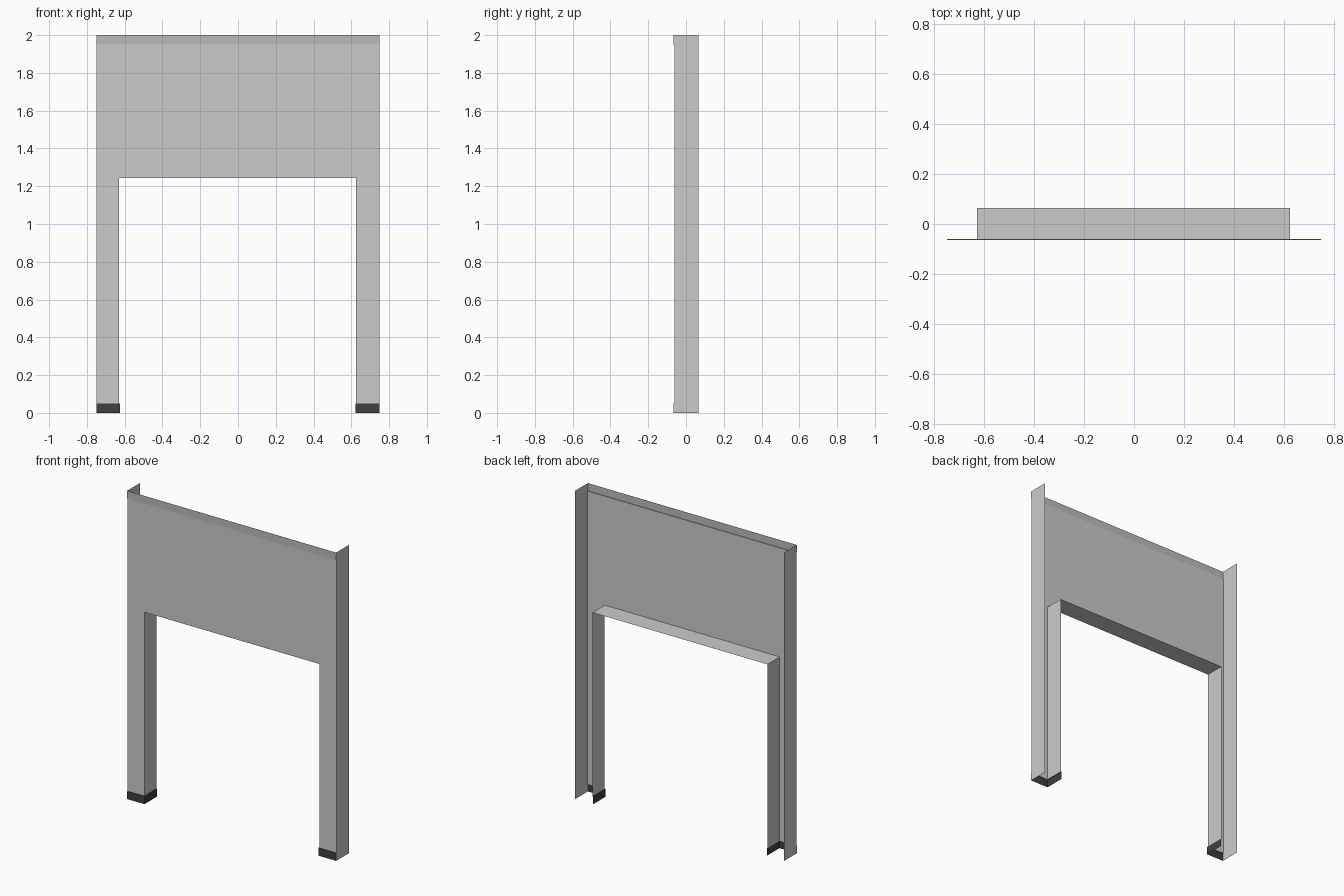
import bpy

if "Cube" in bpy.data.objects:
    bpy.data.objects.remove(bpy.data.objects["Cube"])

# Overall dimensions
HALF, TOP = 0.75, 2.0
LEFT, RIGHT, HEAD = -0.63, 0.626, 1.243      # opening
FRONT, TRIM, BACK = -0.061, -0.065, 0.065    # depth planes
BAND, LIP = 0.05, FRONT - TRIM


def paint(name, value):
    mat = bpy.data.materials.new(name)
    mat.diffuse_color = (value, value, value, 1)
    mat.use_nodes = True
    mat.node_tree.nodes["Principled BSDF"].inputs["Base Color"].default_value = mat.diffuse_color
    return mat


def sheet(name, faces, mat=None):
    """Thin open surface made from a list of polygons."""
    verts, polys = [], []
    for face in faces:
        polys.append(range(len(verts), len(verts) + len(face)))
        verts += face
    mesh = bpy.data.meshes.new(name)
    mesh.from_pydata(verts, [], [list(p) for p in polys])
    if mat:
        mesh.materials.append(mat)
    obj = bpy.data.objects.new(name, mesh)
    bpy.context.collection.objects.link(obj)
    return obj


def wall(path, z0, z1):
    """Vertical quads along a plan path of (x, y) points."""
    return [[(*a, z0), (*b, z0), (*b, z1), (*a, z1)]
            for a, b in zip(path, path[1:])]


trim_grey = paint("trim_grey", 0.5)
skirting_dark = paint("skirting_dark", 0.05)

# Front panel around the opening
outline = [(-HALF, BAND), (LEFT, BAND), (LEFT, HEAD), (RIGHT, HEAD),
           (RIGHT, BAND), (HALF, BAND), (HALF, TOP - BAND), (-HALF, TOP - BAND)]
sheet("front_panel", [[(x, FRONT, z) for x, z in outline]])

# Underside of the opening head
sheet("opening_soffit", [[(LEFT, FRONT, HEAD), (LEFT, BACK, HEAD),
                          (RIGHT, BACK, HEAD), (RIGHT, FRONT, HEAD)]])

# Band along the top, with its small lower lip
top_z = TOP - BAND
sheet("top_trim",
      wall([(-HALF, TRIM), (HALF, TRIM)], top_z, TOP)
      + [[(-HALF, FRONT, top_z), (HALF, FRONT, top_z),
          (HALF, TRIM, top_z), (-HALF, TRIM, top_z)]], trim_grey)

# Outer end, jamb and skirting on each side
end_profile = [(TRIM, 0), (BACK, 0), (BACK, TOP), (TRIM, TOP),
               (TRIM, top_z), (FRONT, top_z), (FRONT, BAND), (TRIM, BAND)]
for side, s, inner in (("left", -1, LEFT), ("right", 1, RIGHT)):
    outer = s * HALF
    end = [(outer, y, z) for y, z in end_profile]
    sheet(side + "_end", [end[::s]])
    jamb = [(inner, FRONT), (inner, BACK)]
    sheet(side + "_jamb", wall(jamb[::-s], BAND, HEAD))

    edge = inner - s * LIP
    path = [(outer, TRIM), (edge, TRIM), (edge, BACK)]
    lips = [[(outer, TRIM, BAND), (edge, TRIM, BAND),
             (inner, FRONT, BAND), (outer, FRONT, BAND)],
            [(edge, TRIM, BAND), (edge, BACK, BAND),
             (inner, BACK, BAND), (inner, FRONT, BAND)]]
    sheet(side + "_skirting",
          wall(path[::-s], 0, BAND) + [lip[::-s] for lip in lips], skirting_dark)
